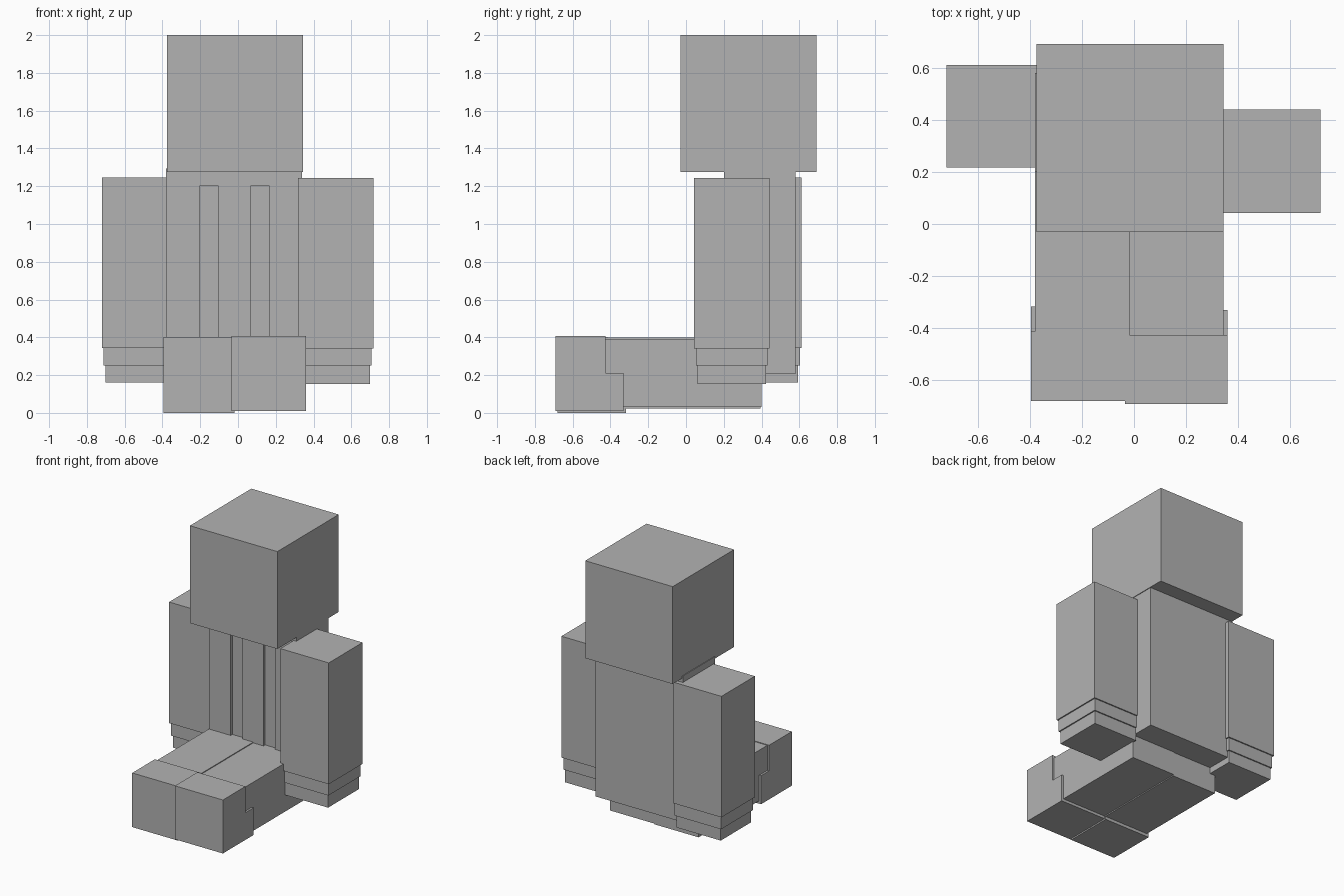
import bpy
import bmesh

if "Cube" in bpy.data.objects:
    bpy.data.objects.remove(bpy.data.objects["Cube"])

grey = bpy.data.materials.new("light grey")
grey.diffuse_color = (0.45, 0.45, 0.45, 1)
grey.use_nodes = True
grey.node_tree.nodes["Principled BSDF"].inputs["Base Color"].default_value = grey.diffuse_color


def prism(name, outline, axis, lo, hi):
    """Extrude a 2D outline along x or y (outline is yz or xz)."""
    def at(p, d):
        return (d, p[0], p[1]) if axis == 'x' else (p[0], d, p[1])
    bm = bmesh.new()
    face = bm.faces.new([bm.verts.new(at(p, lo)) for p in outline])
    ext = bmesh.ops.extrude_face_region(bm, geom=[face])
    for v in ext['geom']:
        if isinstance(v, bmesh.types.BMVert):
            v.co['xyz'.index(axis)] = hi
    bmesh.ops.recalc_face_normals(bm, faces=bm.faces)
    mesh = bpy.data.meshes.new(name)
    bm.to_mesh(mesh)
    bm.free()
    mesh.materials.append(grey)
    obj = bpy.data.objects.new(name, mesh)
    bpy.context.collection.objects.link(obj)
    return obj


def box(name, x, y, z):
    return prism(name, [(x[0], z[0]), (x[1], z[0]), (x[1], z[1]), (x[0], z[1])],
                 'y', y[0], y[1])


# Head and torso
box("head", (-0.375, 0.345), (-0.03, 0.692), (1.275, 2.0))
box("torso", (-0.38, 0.34), (0.22, 0.58), (0.205, 1.293))

# Jacket front with two vertical grooves
z0, z1, zg = 0.205, 1.293, 1.205
prism("jacket_front", [
    (-0.38, z0), (-0.20, z0), (-0.20, zg), (-0.105, zg), (-0.105, z0),
    (0.07, z0), (0.07, zg), (0.165, zg), (0.165, z0), (0.34, z0),
    (0.34, z1), (-0.38, z1)], 'y', 0.20, 0.22)


# Arms: sleeve, cuff and hand, each narrower than the one above
def arm(side, x, y, levels):
    parts = ("sleeve", "cuff", "hand")
    for i, part in enumerate(parts):
        inset = 0.009 * i
        box(f"{side}_{part}", (x[0] + inset, x[1] - inset),
            (y[0] + inset, y[1] - inset), (levels[i + 1], levels[i]))


arm("right", (0.318, 0.717), (0.043, 0.441), (1.243, 0.34, 0.25, 0.154))
arm("left", (-0.72, -0.32), (0.218, 0.612), (1.245, 0.344, 0.25, 0.16))

# Legs stretched forward
box("left_leg", (-0.38, -0.015), (-0.45, 0.395), (0.022, 0.398))
box("right_leg", (-0.015, 0.345), (-0.45, 0.40), (0.03, 0.392))


# Boots with a stepped heel
def boot(side, x, front, heel, top_back, z):
    step = 0.212
    prism(f"{side}_boot", [(front, z[0]), (heel, z[0]), (heel, step),
                           (top_back, step), (top_back, z[1]), (front, z[1])],
          'x', x[0], x[1])


boot("left", (-0.395, -0.018), -0.68, -0.318, -0.413, (0.0, 0.403))
boot("right", (-0.035, 0.36), -0.692, -0.33, -0.427, (0.01, 0.408))
